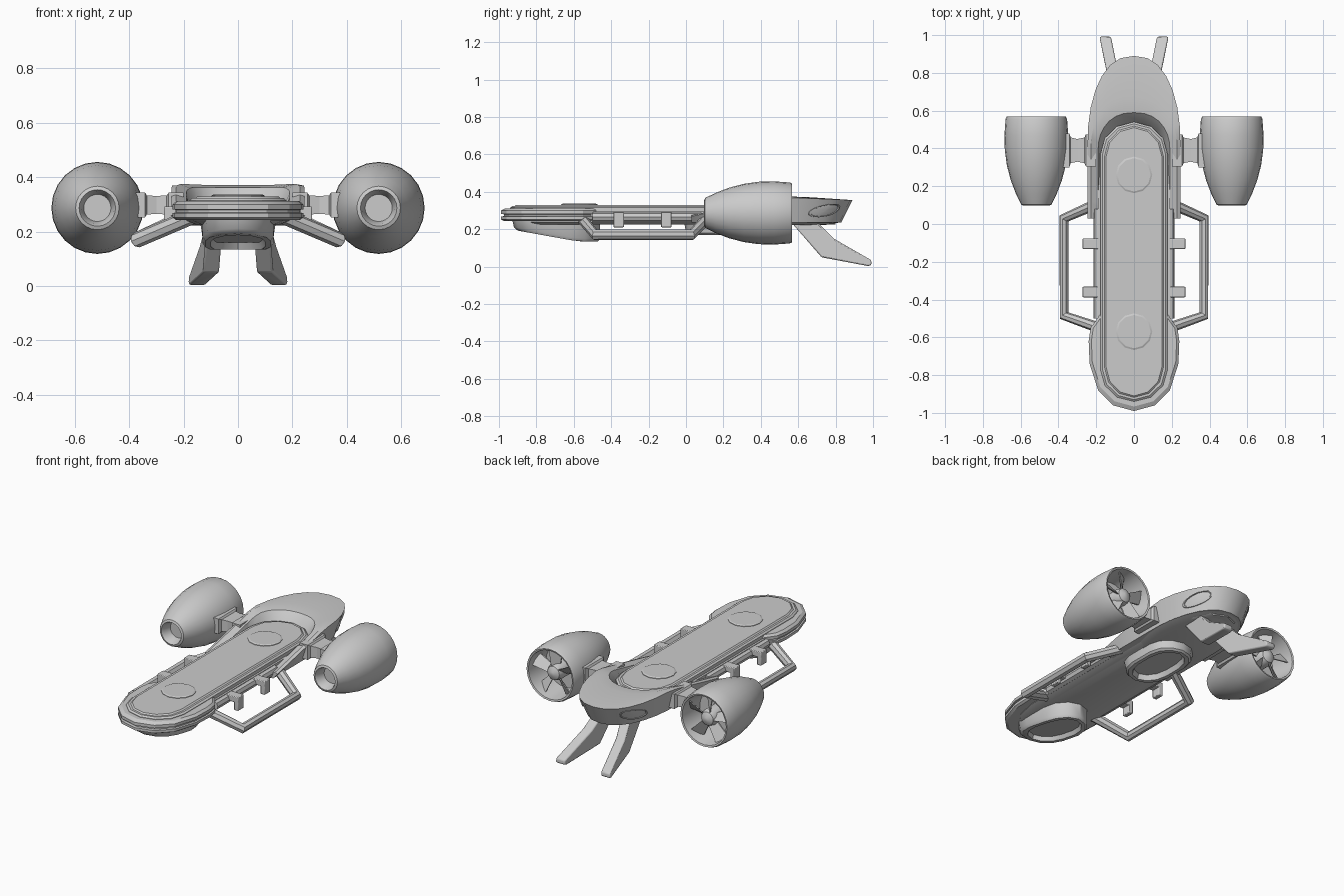
import bpy, bmesh
from math import sin, cos, pi
from mathutils import Vector, Matrix

cube = bpy.data.objects.get("Cube")
if cube:
    bpy.data.objects.remove(cube)

grey = bpy.data.materials.new("plain grey")
grey.use_nodes = True
grey.diffuse_color = (0.6, 0.6, 0.6, 1)
grey.node_tree.nodes["Principled BSDF"].inputs["Base Color"].default_value = (0.6, 0.6, 0.6, 1)


def finish(name, mesh, mirror=False, angle=0.6, bevel=0):
    """Link a mesh as a named part, with shading, bevel and mirror."""
    ob = bpy.data.objects.new(name, mesh)
    bpy.context.collection.objects.link(ob)
    mesh.materials.clear()
    mesh.materials.append(grey)
    bpy.ops.object.select_all(action='DESELECT')
    ob.select_set(True)
    bpy.context.view_layer.objects.active = ob
    bpy.ops.object.shade_smooth_by_angle(angle=angle)
    if bevel:
        mod = ob.modifiers.new("soft edges", 'BEVEL')
        mod.width, mod.segments = bevel, 2
    if mirror:
        ob.modifiers.new("mirror", 'MIRROR')
    return ob


def loft(name, rings, caps=True, **kw):
    """Skin a sequence of closed rings that have equal point counts."""
    bm = bmesh.new()
    vs = [[bm.verts.new(p) for p in r] for r in rings]
    n = len(vs[0])
    for a, b in zip(vs, vs[1:]):
        for i in range(n):
            j = (i + 1) % n
            bm.faces.new((a[i], a[j], b[j], b[i]))
    if caps:
        bm.faces.new(vs[0])
        bm.faces.new(vs[-1])
    bmesh.ops.recalc_face_normals(bm, faces=bm.faces)
    me = bpy.data.meshes.new(name)
    bm.to_mesh(me)
    bm.free()
    return finish(name, me, **kw)


def stadium(w, y0, y1, end, z, n=6):
    """Long outline with elliptical ends; z may be a function of y."""
    pts = []
    for base, tip, start in ((y1 - end, end, 0), (y0 + end, end, pi)):
        for i in range(n + 1):
            a = start + pi * i / n
            y = base + tip * sin(a)
            pts.append((w * cos(a), y, z(y) if callable(z) else z))
    return pts


def box(name, size, at, **kw):
    bm = bmesh.new()
    bmesh.ops.create_cube(bm, size=1, matrix=Matrix.Translation(at) @ Matrix.Diagonal((*size, 1)))
    me = bpy.data.meshes.new(name)
    bm.to_mesh(me)
    bm.free()
    return finish(name, me, **kw)


def tube(name, path, radius):
    """Mitred round tube along a path, mirrored to both sides."""
    cu = bpy.data.curves.new(name, 'CURVE')
    cu.dimensions, cu.bevel_depth, cu.bevel_resolution = '3D', radius, 2
    cu.use_fill_caps = True
    sp = cu.splines.new('POLY')
    sp.points.add(len(path) - 1)
    for p, co in zip(sp.points, path):
        p.co = (*co, 1)
    tmp = bpy.data.objects.new(name + " path", cu)
    me = bpy.data.meshes.new_from_object(tmp)
    bpy.data.objects.remove(tmp)
    return finish(name, me, mirror=True)


# Deck: lower keel plate and raised board with a stepped rim
loft("keel_plate", [stadium(w, -0.9, 0.8, 0.25, z) for w, z in
                    ((0.15, 0.225), (0.19, 0.24), (0.19, 0.295))])
loft("board", [stadium(0.178 - d, -0.94 + d, 0.54 - d, 0.17 - d / 2, z) for d, z in
               ((0, 0.25), (0, 0.315), (0.01, 0.323), (0.022, 0.323), (0.03, 0.33))], angle=0.4)

# Nose bumper: layered plate with a groove around the edge
half = [(0.11, -0.96), (0.19, -0.88), (0.235, -0.74), (0.24, -0.62), (0.23, -0.55), (0.18, -0.48)]
nose = [(0, -0.99)] + half + [(-x, y) for x, y in reversed(half)]
loft("nose_bumper", [[(x * s, -0.6 + (y + 0.6) * s, z) for x, y in nose] for s, z in
                     ((0.95, 0.243), (1, 0.252), (1, 0.268), (0.96, 0.27), (0.96, 0.28),
                      (1, 0.282), (1, 0.3), (0.94, 0.312))], angle=0.4)

# Two round pads on the board
for name, y in (("front_pad", -0.57), ("rear_pad", 0.26)):
    loft(name, [[(r * cos(pi * i / 6), y + r * sin(pi * i / 6), z) for i in range(12)]
                for r, z in ((0.097, 0.32), (0.097, 0.333), (0.088, 0.337))], angle=0.4)


# Pods beneath the deck, each with a recessed underside
def slope(lift):
    return lambda y: 0.135 + lift + max(0, -0.58 - y) * 0.18


loft("front_pod", [stadium(0.135, -0.93, -0.46, 0.16, 0.255),
                   stadium(0.13, -0.92, -0.46, 0.16, slope(0.015)),
                   stadium(0.12, -0.9, -0.47, 0.15, slope(0)),
                   stadium(0.1, -0.87, -0.49, 0.14, slope(0)),
                   stadium(0.09, -0.86, -0.5, 0.13, slope(0.025))])
loft("rear_pod", [stadium(w, 0.21 - l, 0.21 + l, 0.13, z) for w, l, z in
                  ((0.14, 0.22, 0.24), (0.13, 0.21, 0.18), (0.12, 0.2, 0.17),
                   (0.1, 0.18, 0.17), (0.09, 0.17, 0.2))])


# Rear hull: horseshoe cross-section swept around the back of the board
def arch(t, w, base, tip, z):
    """Point on a horseshoe, t from -1 (right arm) through the back to 2 (left arm)."""
    if t < 0 or t > 1:
        k = -t if t < 0 else t - 1
        return Vector((w if t < 0 else -w, base + (0.03 - base) * k, z))
    a = pi * t
    c = cos(a)
    return Vector((w * abs(c) ** 0.85 * (1 if c > 0 else -1), base + (tip - base) * sin(a), z))


def top(y):
    return min(0.375, 0.275 + 0.22 * max(0, y - 0.03)) - max(0, y - 0.56) * 0.04


sections = []
for i in range(41):
    t = -1 + 3 * i / 40
    ring = [arch(t, w, b, e, 0) for w, b, e in ((0.15, 0.4, 0.5), (0.215, 0.42, 0.83),
            (0.245, 0.45, 0.89), (0.228, 0.42, 0.67), (0.19, 0.4, 0.59), (0.172, 0.36, 0.53))]
    for p, drop in zip(ring, (None, None, 0.006, 0, 0.012, None)):
        p.z = 0.235 if drop is None else top(p.y) - drop
    ring[5].z = 0.3 if 0 <= t <= 1 else 0.26
    sections.append(ring)
loft("rear_hull", sections, angle=0.45)
loft("rear_belly", [stadium(0.212, 0.1, 0.82, 0.36, 0.236, 12), stadium(0.17, 0.12, 0.74, 0.3, 0.222, 12)])

# Oval panels on the rear flanks, following the hull curve
ovals = []
for r, out in ((1, -0.002), (1, 0.004), (0.9, 0.004), (0.86, -0.001), (0.5, 0.001), (0.02, 0.001)):
    ring = []
    for i in range(20):
        a = 2 * pi * i / 20
        t = 0.26 + 0.085 * r * cos(a)
        z = 0.3 + r * (0.034 * sin(a) + 0.012 * cos(a))
        k = (z - 0.235) / 0.125
        p = arch(t, 0.215, 0.42, 0.83, z).lerp(arch(t, 0.245, 0.45, 0.89, z), k)
        ring.append(p + Vector((cos(pi * t), sin(pi * t), 0)) * (out + 0.003))
    ovals.append(ring)
loft("flank_panel", ovals, mirror=True)

# Tail fins: bent blades splaying down and back
side = [(0.56, 0.24, 0.085), (0.725, 0.05, 0.098), (0.975, 0.003, 0.15), (0.992, 0.01, 0.152),
        (0.99, 0.035, 0.152), (0.79, 0.15, 0.11), (0.70, 0.24, 0.085)]
loft("tail_fin", [[(x + d, y, z) for y, z, x in side] for d in (-0.03, 0.03)],
     mirror=True, bevel=0.007)

# Engines: turned shells with intake recess and open rear
CX, CZ, SIDES = 0.517, 0.287, 24


def disc(r, y):
    return [(CX + r * cos(2 * pi * i / SIDES), y, CZ + r * sin(2 * pi * i / SIDES)) for i in range(SIDES)]


shell = [(0.05, 0.16), (0.06, 0.11), (0.067, 0.097), (0.08, 0.102), (0.108, 0.16), (0.135, 0.23),
         (0.156, 0.31), (0.167, 0.39), (0.169, 0.47), (0.163, 0.555), (0.157, 0.568),
         (0.147, 0.565), (0.143, 0.53), (0.13, 0.42)]
loft("engine_shell", [disc(r, y) for r, y in shell], mirror=True, angle=0.7)
loft("fan_hub", [disc(r, y) for r, y in ((0.05, 0.42), (0.05, 0.51), (0.04, 0.535), (0.012, 0.55))], mirror=True)
for k in range(5):
    turn = Matrix.Rotation(2 * pi * k / 5, 4, 'Y')
    rings = []
    for r, w in ((0.035, 0.016), (0.143, 0.034)):
        pts = [(-w, 0.485, r), (w, 0.525, r), (w, 0.533, r), (-w, 0.493, r)]
        rings.append([turn @ Vector(p) + Vector((CX, 0, CZ)) for p in pts])
    loft("fan_blade", rings, mirror=True)

# Engine pylons: waisted struts with end flanges
pylon = []
for x, hy, hz in ((0.2, 0.085, 0.045), (0.255, 0.085, 0.045), (0.262, 0.068, 0.035), (0.3, 0.06, 0.033),
                  (0.335, 0.068, 0.035), (0.342, 0.09, 0.046), (0.38, 0.09, 0.046)):
    pylon.append([(x, 0.39 + a * hy, 0.298 + b * hz) for a, b in ((-1, -1), (1, -1), (1, 1), (-1, 1))])
loft("engine_pylon", pylon, mirror=True, angle=0.4)

# Side handrails, edge tubes and brackets
tube("handrail", [(0.17, -0.555, 0.255), (0.37, -0.485, 0.17), (0.37, 0.03, 0.17), (0.19, 0.11, 0.255)], 0.029)
tube("edge_tube", [(0.188, -0.5, 0.265), (0.188, 0.08, 0.265)], 0.027)
for y in (-0.105, -0.36):
    box("bracket_arm", (0.1, 0.056, 0.035), (0.222, y, 0.275), mirror=True, bevel=0.004)
    box("bracket_foot", (0.028, 0.056, 0.075), (0.258, y, 0.248), mirror=True, bevel=0.004)
